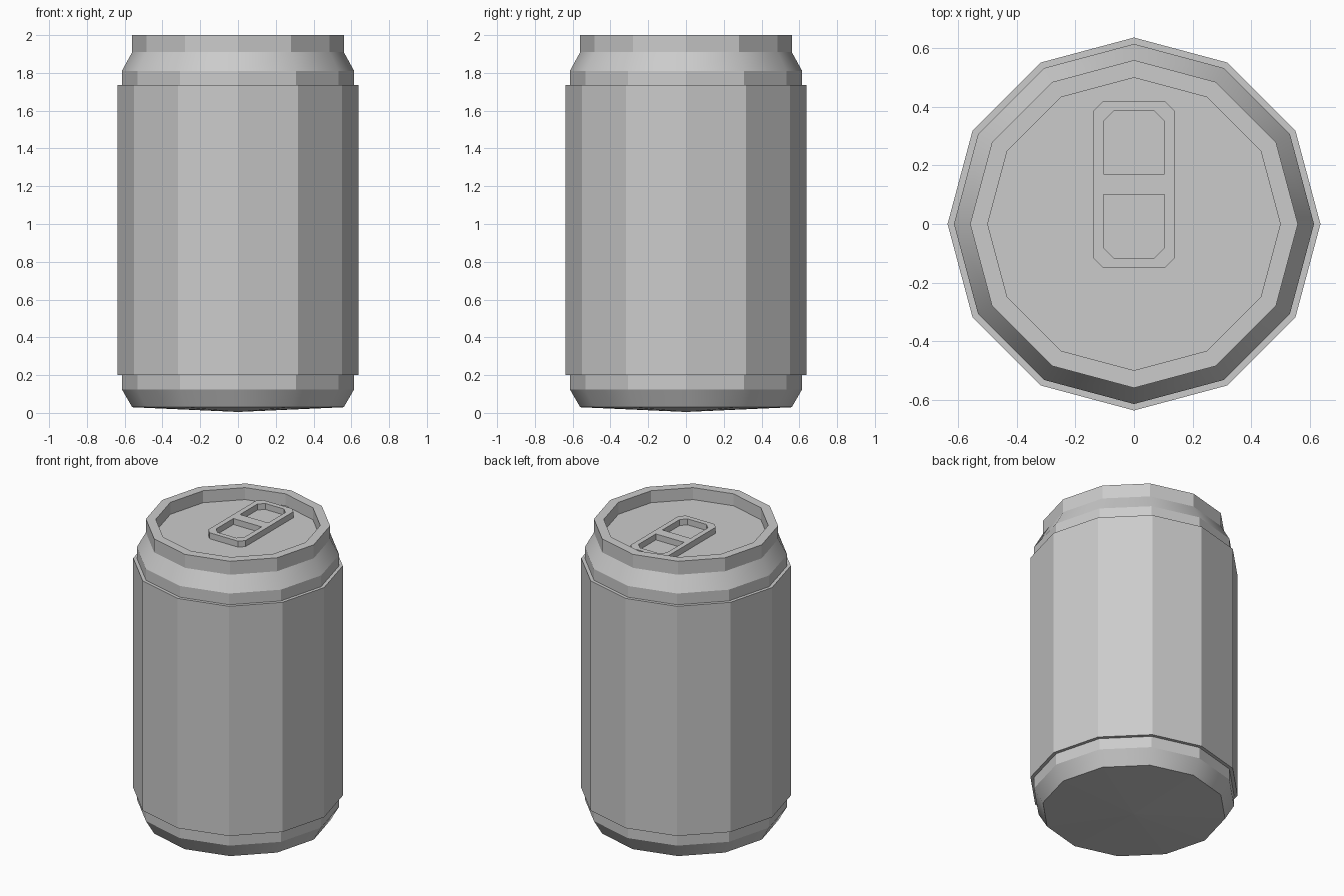
import bpy, bmesh
from math import cos, sin, pi

if "Cube" in bpy.data.objects:
    bpy.data.objects.remove(bpy.data.objects["Cube"])

SIDES = 12
FLOOR = 1.92


def lathe(name, profile, smooth_bands):
    """Spin (radius, z) points round z; radius 0 makes a pole."""
    bm = bmesh.new()
    rings = []
    for r, z in profile:
        n = SIDES if r > 0 else 1
        rings.append([bm.verts.new((r * cos(2 * pi * i / SIDES), r * sin(2 * pi * i / SIDES), z))
                      for i in range(n)])
    for k, (a, b) in enumerate(zip(rings, rings[1:])):
        for i in range(SIDES):
            j = (i + 1) % SIDES
            if len(a) == 1:
                f = bm.faces.new((a[0], b[j], b[i]))
            elif len(b) == 1:
                f = bm.faces.new((a[i], a[j], b[0]))
            else:
                f = bm.faces.new((a[i], a[j], b[j], b[i]))
            f.smooth = k in smooth_bands
    bmesh.ops.recalc_face_normals(bm, faces=bm.faces)
    me = bpy.data.meshes.new(name)
    bm.to_mesh(me)
    bm.free()
    ob = bpy.data.objects.new(name, me)
    bpy.context.collection.objects.link(ob)
    return ob


def chamfered(w, y0, y1, c0, c1):
    """Rectangle outline with corner cuts c0 at y0 and c1 at y1."""
    half = []
    half += [(w - c0, y0), (w, y0 + c0)] if c0 else [(w, y0)]
    half += [(w, y1 - c1), (w - c1, y1)] if c1 else [(w, y1)]
    return half + [(-x, y) for x, y in reversed(half)]


# can: domed base, shoulder, label band, neck, rim and recessed lid
lathe("can_body", [
    (0, 0.005), (0.56, 0.03), (0.615, 0.125), (0.615, 0.2), (0.637, 0.2),
    (0.637, 1.735), (0.615, 1.735), (0.615, 1.81), (0.56, 1.91), (0.56, 2.0),
    (0.5, 2.0), (0.5, FLOOR), (0, FLOOR)], smooth_bands={1, 7})

# pull tab: filled outline with two holes, extruded
cu = bpy.data.curves.new("pull_tab", 'CURVE')
cu.dimensions = '2D'
cu.fill_mode = 'BOTH'
cu.extrude = 0.02
for pts in (chamfered(0.138, -0.15, 0.42, 0.033, 0.033),
            chamfered(0.104, 0.17, 0.387, 0, 0.035),
            chamfered(0.104, -0.117, 0.1, 0.035, 0)):
    sp = cu.splines.new('POLY')
    sp.points.add(len(pts) - 1)
    for p, (x, y) in zip(sp.points, pts):
        p.co = (x, y, 0, 1)
    sp.use_cyclic_u = True
    sp.use_smooth = False
tab = bpy.data.objects.new("pull_tab", cu)
tab.location.z = FLOOR + 0.02
bpy.context.collection.objects.link(tab)
bpy.context.view_layer.objects.active = tab
tab.select_set(True)
bpy.ops.object.convert(target='MESH')
